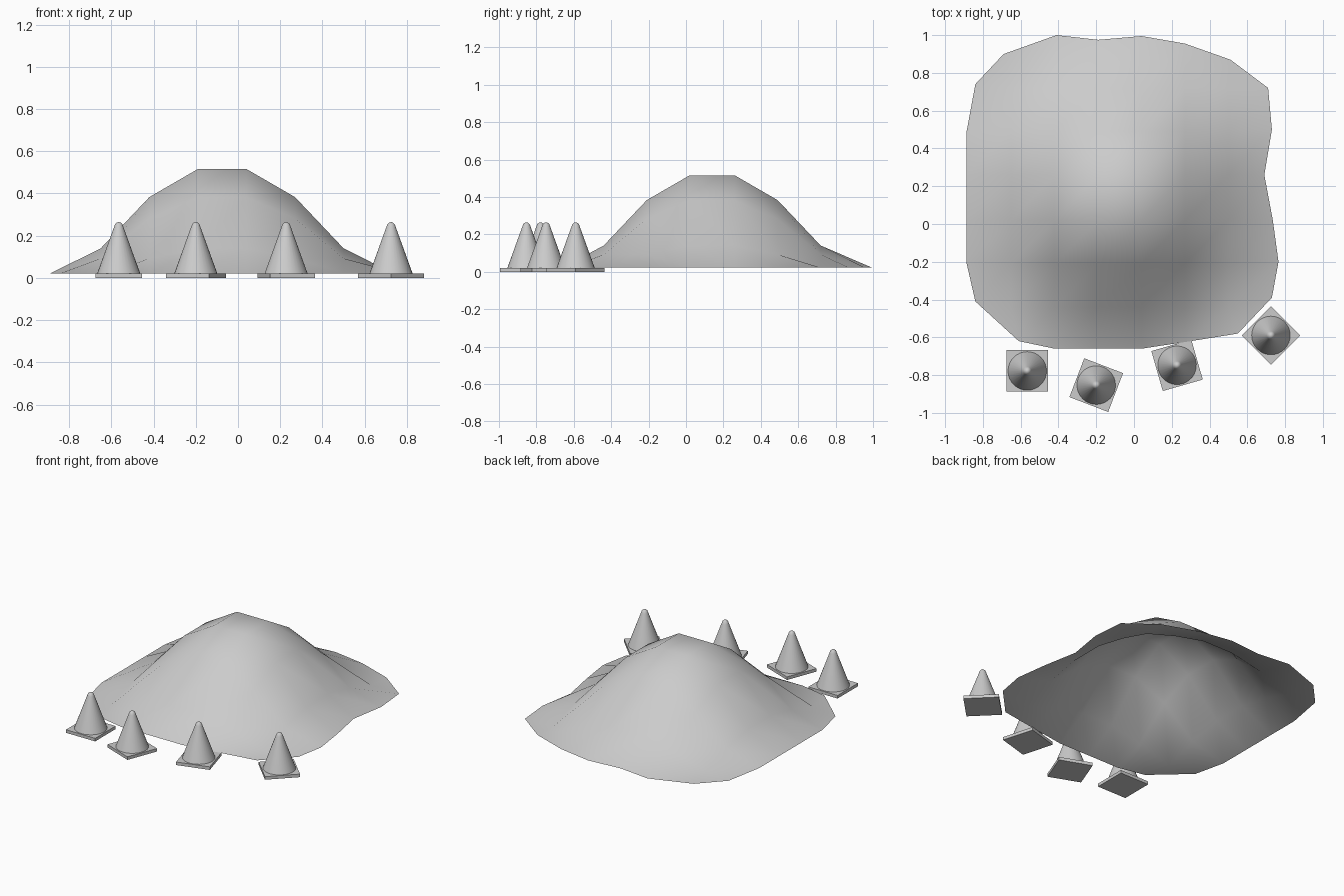
import bpy, bmesh, math

if "Cube" in bpy.data.objects:
    bpy.data.objects.remove(bpy.data.objects["Cube"])

def make_object(name, bm):
    mesh = bpy.data.meshes.new(name)
    bm.normal_update()
    bm.to_mesh(mesh)
    bm.free()
    ob = bpy.data.objects.new(name, mesh)
    bpy.context.collection.objects.link(ob)
    return ob

# Dirt mound: an open sheet on an 8 x 8 grid, corners cut off
XS = [-0.88, -0.65, -0.42, -0.19, 0.04, 0.27, 0.50, 0.73]
YS = [-0.66, -0.44, -0.21, 0.02, 0.26, 0.49, 0.72, 0.97]
BASE, RISE, REACH = 0.022, 0.494, 0.675

# Uneven rim, one run of six points per side
front = [(-0.61, -0.62), (-0.42, -0.66), (-0.19, -0.66), (0.04, -0.66), (0.27, -0.625), (0.55, -0.58)]
back = [(-0.69, 0.90), (-0.41, 1.0), (-0.19, 0.975), (0.04, 0.995), (0.27, 0.955), (0.51, 0.87)]
left = [(-0.84, -0.41), (-0.888, -0.20), (-0.888, 0.02), (-0.888, 0.26), (-0.888, 0.48), (-0.84, 0.74)]
right = [(0.73, -0.39), (0.765, -0.20), (0.735, 0.02), (0.69, 0.26), (0.73, 0.50), (0.71, 0.72)]
rim = {}
for k in range(6):
    rim[k + 1, 0], rim[k + 1, 7] = front[k], back[k]
    rim[0, k + 1], rim[7, k + 1] = left[k], right[k]

def height(x, y):
    # smooth falloff from the flat square summit
    dx = max(XS[3] - x, x - XS[4], 0)
    dy = max(YS[3] - y, y - YS[4], 0)
    t = max(0, 1 - math.hypot(dx, dy) / REACH)
    return BASE + RISE * t * t * (3 - 2 * t)

bm = bmesh.new()
grid = {}
for i in range(8):
    for j in range(8):
        if i in (0, 7) and j in (0, 7):
            continue
        x, y = rim.get((i, j), (XS[i], YS[j]))
        z = BASE if (i, j) in rim else height(x, y)
        grid[i, j] = bm.verts.new((x, y, z))
for i in range(7):
    for j in range(7):
        keys = [(i, j), (i + 1, j), (i + 1, j + 1), (i, j + 1)]
        bm.faces.new([grid[k] for k in keys if k in grid])
for f in bm.faces:
    f.smooth = True
make_object("dirt_mound", bm)

# Traffic cones: square plate plus a turned cone with a rounded tip
PROFILE = [(0.102, 0.021), (0.022, 0.242), (0.017, 0.255), (0.009, 0.262)]
SIDES = 32

def traffic_cone(n, x, y, degrees):
    bm = bmesh.new()
    bmesh.ops.create_cube(bm, size=1)
    for v in bm.verts:
        v.co = (v.co.x * 0.22, v.co.y * 0.22, (v.co.z + 0.5) * 0.021)
    plate = make_object(f"cone_{n}_base_plate", bm)

    bm = bmesh.new()
    rings = [[bm.verts.new((r * math.cos(2 * math.pi * k / SIDES),
                            r * math.sin(2 * math.pi * k / SIDES), z))
              for k in range(SIDES)] for r, z in PROFILE]
    tip = bm.verts.new((0, 0, 0.265))
    for k in range(SIDES):
        m = (k + 1) % SIDES
        for a, b in zip(rings, rings[1:]):
            bm.faces.new((a[k], a[m], b[m], b[k]))
        bm.faces.new((rings[-1][k], rings[-1][m], tip))
    for f in bm.faces:
        f.smooth = True
    body = make_object(f"cone_{n}_body", bm)
    for ob in (plate, body):
        ob.location = (x, y, 0)
        ob.rotation_euler.z = math.radians(degrees)

for n, spot in enumerate([(-0.565, -0.778, 0), (-0.20, -0.853, -21),
                          (0.228, -0.748, 16), (0.725, -0.59, 45)], 1):
    traffic_cone(n, *spot)
